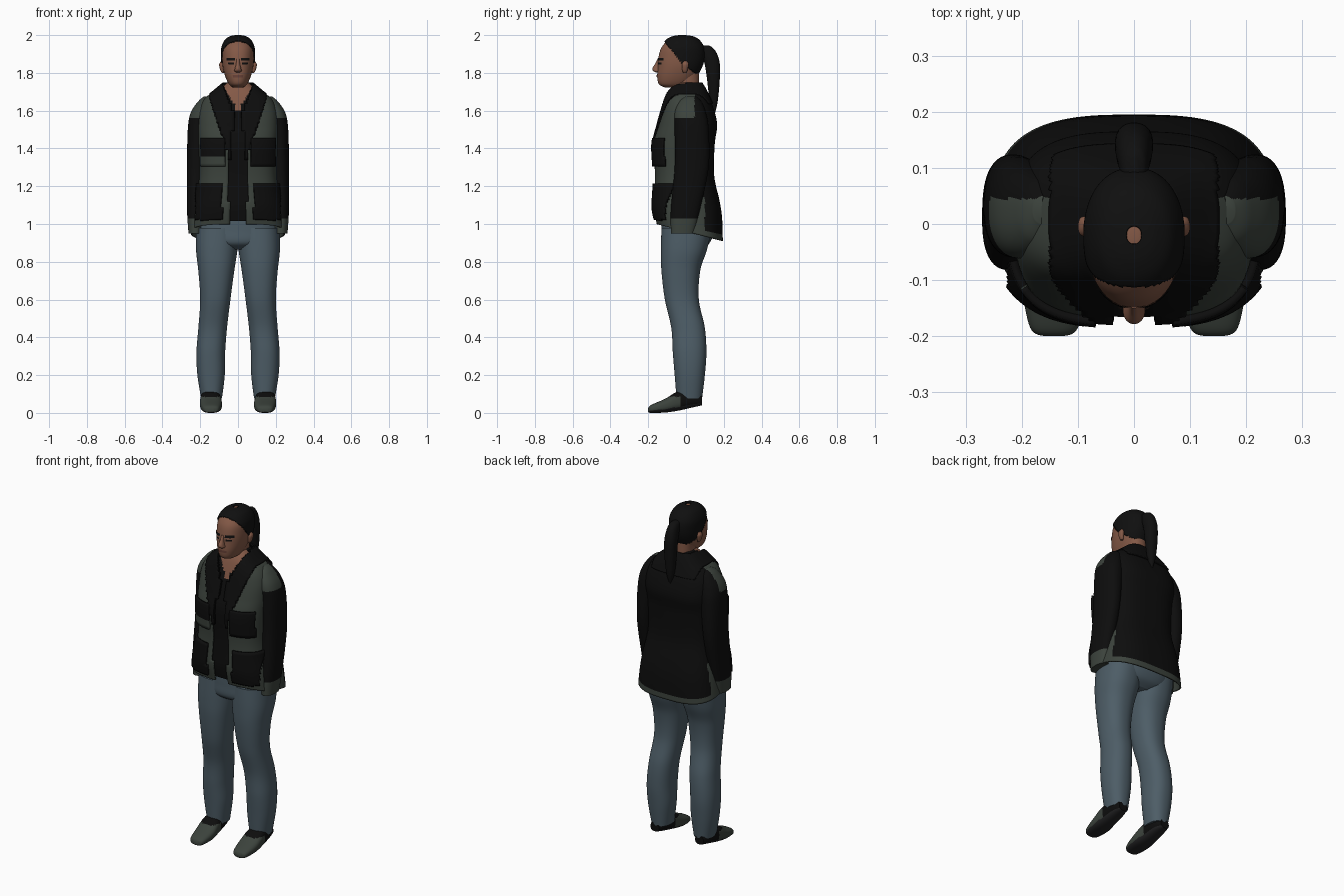
import bpy, bmesh, math
from mathutils import Vector

cube = bpy.data.objects.get("Cube")
if cube:
    bpy.data.objects.remove(cube, do_unlink=True)


def material(name, r, g, b):
    m = bpy.data.materials.new(name)
    m.use_nodes = True
    m.diffuse_color = (r, g, b, 1)
    bsdf = m.node_tree.nodes["Principled BSDF"]
    bsdf.inputs["Base Color"].default_value = (r, g, b, 1)
    bsdf.inputs["Roughness"].default_value = 0.9
    return m


black = material("black cloth", .004, .004, .004)
green = material("olive cloth", .045, .056, .046)
denim = material("blue denim", .075, .11, .135)
skin = material("skin", .23, .1, .062)
hair_black = material("black hair", .005, .005, .005)
lip = material("lip", .15, .058, .042)
sole_grey = material("sole grey", .016, .016, .017)


def smooth_rows(rows, steps):
    """Resample section rows along a Catmull-Rom spline."""
    out = []
    last = len(rows) - 1
    for i in range(last):
        a, b, c, d = (rows[max(0, min(last, i + k))] for k in (-1, 0, 1, 2))
        for s in range(steps):
            t = s / steps
            out.append([q + .5 * t * (r - p + t * (2*p - 5*q + 4*r - u + t * (3*(q - r) + u - p)))
                        for p, q, r, u in zip(a, b, c, d)])
    return out + [rows[-1]]


def finish(obj, mirror=False, thickness=0):
    if mirror:
        obj.modifiers.new("Mirror", 'MIRROR')
    if thickness:
        mod = obj.modifiers.new("Thickness", 'SOLIDIFY')
        mod.thickness = thickness
    bpy.ops.object.select_all(action='DESELECT')
    obj.select_set(True)
    bpy.context.view_layer.objects.active = obj
    bpy.ops.object.shade_smooth_by_angle(angle=math.radians(50))
    return obj


def loft(name, rows, mats, colour=None, keep=None, grow=0, power=2.3, segs=48, steps=8,
         along_y=False, bend=None, mirror=False, thickness=0):
    """Rows are (height, x0, x1, y0, y1); along_y swaps height and y."""
    bm = bmesh.new()
    rings = []
    for h, x0, x1, y0, y1 in smooth_rows(rows, steps):
        ring = []
        for k in range(segs):
            a = math.tau * (k + .5) / segs
            c, s = (math.copysign(abs(v) ** (2 / power), v) for v in (math.cos(a), math.sin(a)))
            p = Vector(((x0 + x1) / 2 + c * ((x1 - x0) / 2 + grow),
                        (y0 + y1) / 2 + s * ((y1 - y0) / 2 + grow), h))
            if along_y:
                p.y, p.z = p.z, p.y
            if bend:
                p = bend(p)
            ring.append(bm.verts.new(p))
        rings.append(ring)
    for lo, hi in zip(rings, rings[1:]):
        for k in range(segs):
            n = (k + 1) % segs
            bm.faces.new((lo[k], lo[n], hi[n], hi[k]))
    if not keep:
        bm.faces.new(rings[0][::-1])
        bm.faces.new(rings[-1])
    bmesh.ops.recalc_face_normals(bm, faces=bm.faces)
    bm.normal_update()
    if keep:
        drop = [f for f in bm.faces if not keep(f.calc_center_median())]
        bmesh.ops.delete(bm, geom=drop, context='FACES')
    if colour:
        for f in bm.faces:
            f.material_index = colour(f.calc_center_median(), f.normal)
    mesh = bpy.data.meshes.new(name)
    bm.to_mesh(mesh)
    bm.free()
    for m in mats:
        mesh.materials.append(m)
    obj = bpy.data.objects.new(name, mesh)
    bpy.context.collection.objects.link(obj)
    return finish(obj, mirror, thickness)


def even(*rows):
    """Expand (height, half width, front, back) to full section rows."""
    return [(h, -w, w, f, b) for h, w, f, b in rows]


# Shoes: olive toes, black heels, grey soles
loft("shoe", [(-.2, .125, .16, .004, .025), (-.185, .1, .185, 0, .042), (-.11, .085, .2, .002, .075),
              (-.04, .09, .2, .012, .115), (.04, .1, .19, .03, .12), (.085, .12, .175, .04, .09)],
     [green, black, sole_grey], along_y=True, mirror=True, power=2.6,
     colour=lambda c, n: 2 if n.z < -.5 else int(c.y > -.03 or c.z > .085))

# Jeans: two legs and a seat
loft("jeans_leg", [(.075, .085, .195, -.05, .085), (.2, .07, .215, -.06, .1), (.32, .068, .22, -.07, .108),
                   (.45, .058, .21, -.078, .1), (.6, .04, .2, -.112, .068), (.75, .02, .21, -.13, .075),
                   (.86, .003, .222, -.133, .11), (.98, -.01, .222, -.13, .14)],
     [denim], mirror=True)
loft("jeans_seat", even((.865, .1, -.08, .08), (.9, .19, -.125, .125), (.97, .218, -.13, .15), (1.06, .2, -.13, .14)),
     [denim])

# Jacket body, with the hem dropping towards the back
TORSO = even((.96, .25, -.155, .195), (1.08, .235, -.172, .188), (1.25, .207, -.165, .15), (1.42, .21, -.172, .152),
             (1.52, .215, -.15, .165), (1.6, .208, -.128, .15), (1.66, .18, -.11, .126),
             (1.71, .12, -.09, .102), (1.75, .072, -.06, .078))


def drop_hem(p):
    p.z -= .25 * p.y * max(0, min(1, (1.15 - p.z) / .19))
    return p


def gap(z):
    if z > 1.58:
        return .02 + .4 * (z - 1.58)
    return .048 if z < 1.3 else .048 - .1 * (z - 1.3)


def is_open(c):
    return c.y < 0 and abs(c.x) < gap(c.z)


def is_lapel(c):
    edge = .04 + .33 * (c.z - 1.33)
    return c.z > 1.33 and abs(c.x) < min(edge, .15) and (c.y < 0 or c.z > 1.64)


def jacket_colour(c, n):
    if c.z + .25 * c.y < .99:
        return 0
    side_vent = abs(c.x) > .17 and c.z < 1.15 and c.y < .1
    return int(is_lapel(c) or (c.y > .045 and not side_vent))


def jacket_part(name, mats, **options):
    return loft(name, TORSO, mats, power=2.9, segs=120, steps=10, bend=drop_hem, **options)


jacket_part("jacket_body", [green, black], colour=jacket_colour,
            keep=lambda c: not is_open(c), thickness=.008)
jacket_part("collar_and_lapels", [black], grow=.008, thickness=.008,
            keep=lambda c: is_lapel(c) and not is_open(c))
jacket_part("chest_pockets", [black, green], grow=.014, thickness=.014,
            keep=lambda c: c.y < 0 and .065 < abs(c.x) < .2 and 1.3 < c.z < 1.46,
            colour=lambda c, n: int(c.x < 0 and c.z < 1.365))
jacket_part("hip_pockets", [black], grow=.014, thickness=.014,
            keep=lambda c: c.y < -.05 and .085 < abs(c.x) < .225 and 1.02 < c.z < 1.21)

# Shirt with a bare V at the neck
jacket_part("shirt", [black, skin], grow=-.018, keep=lambda c: c.z > 1.02,
            colour=lambda c, n: int(c.y < 0 and abs(c.x) < .6 * (c.z - 1.6)))

# Sleeves with olive shoulders and cuffs
loft("sleeve", [(.95, .19, .262, -.08, .045), (1.08, .18, .27, -.08, .075), (1.3, .17, .27, -.06, .12),
                (1.5, .15, .266, -.06, .12), (1.59, .13, .25, -.06, .105), (1.65, .13, .21, -.035, .08),
                (1.675, .14, .18, 0, .05)],
     [green, black], segs=64, steps=10, mirror=True,
     colour=lambda c, n: int(1.03 < c.z < 1.56 or (c.y > .045 and c.z > 1.1)))

# Neck and head
loft("neck", even((1.58, .075, -.08, .07), (1.66, .062, -.07, .075), (1.72, .054, -.062, .07), (1.8, .055, -.06, .07)),
     [skin])
HEAD = even((1.722, .025, -.11, -.02), (1.74, .048, -.143, .02), (1.78, .067, -.152, .055),
            (1.83, .08, -.15, .082), (1.88, .084, -.146, .094), (1.93, .082, -.132, .09),
            (1.97, .063, -.1, .064), (1.988, .036, -.065, .03), (1.994, .008, -.03, -.01))


def head_part(name, mats, **options):
    return loft(name, HEAD, mats, power=2.2, segs=96, steps=10, **options)


def on_face(z, half, near, far):
    return lambda c: c.y < -.05 and abs(c.z - z) < half and near <= abs(c.x) < far


head_part("head", [skin])
head_part("eyebrows", [hair_black], grow=.003, keep=on_face(1.872, .007, .016, .062))
head_part("eyes", [hair_black], grow=.002, keep=on_face(1.848, .005, .022, .05))
head_part("lips", [lip], grow=.003, keep=on_face(1.783, .007, 0, .028))
loft("nose", even((1.803, .012, -.16, -.13), (1.81, .02, -.174, -.13), (1.825, .016, -.178, -.13),
                  (1.85, .01, -.163, -.13), (1.875, .008, -.15, -.13)), [skin], segs=20)
loft("ear", [(1.8, .075, .085, -.015, .002), (1.815, .075, .094, -.02, .008), (1.845, .075, .1, -.022, .014),
             (1.862, .075, .09, -.012, .006)], [skin], segs=20, mirror=True)


# Pulled-back hair and ponytail
def has_hair(c):
    if c.y < -.02:
        return c.z > 1.842 - 1.3 * (c.y + .02)
    return c.z > 1.842 - .7 * (c.y + .02)


hair = head_part("hair", [hair_black], grow=.006, keep=has_hair, thickness=.006)
hair.location.z = .006
loft("ponytail", even((1.59, .006, .14, .155), (1.65, .022, .125, .168), (1.75, .032, .113, .178),
                      (1.84, .034, .1, .18), (1.9, .03, .08, .165), (1.935, .022, .07, .14), (1.945, .008, .08, .12)),
     [hair_black], segs=24)
